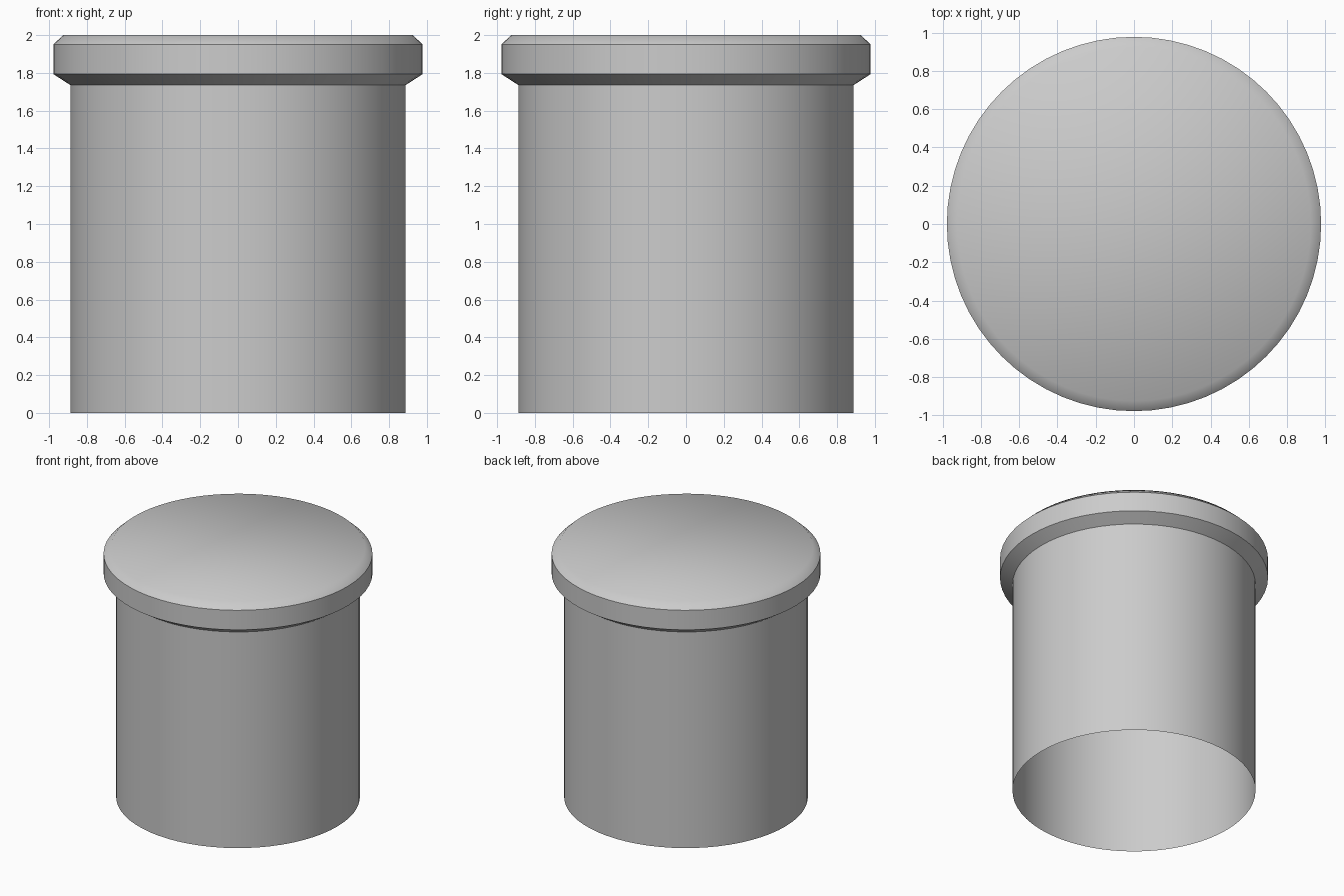
import bpy
import bmesh
import math

cube = bpy.data.objects.get("Cube")
if cube:
    bpy.data.objects.remove(cube, do_unlink=True)

SEGMENTS = 64

# One plain grey for the whole model
grey = bpy.data.materials.new("plain grey")
grey.use_nodes = True
colour = (0.6, 0.6, 0.6, 1)
grey.diffuse_color = colour
grey.node_tree.nodes["Principled BSDF"].inputs["Base Color"].default_value = colour

# Radius and height of each ring: open tube, flared collar, bevelled top
profile = [(0.887, 0), (0.887, 1.735), (0.978, 1.794), (0.978, 1.951), (0.925, 2)]

bm = bmesh.new()
rings = []
for radius, height in profile:
    ring = []
    for i in range(SEGMENTS):
        a = math.tau * i / SEGMENTS
        ring.append(bm.verts.new((radius * math.cos(a), radius * math.sin(a), height)))
    rings.append(ring)

# Walls between neighbouring rings
for low, high in zip(rings, rings[1:]):
    for i in range(SEGMENTS):
        j = (i + 1) % SEGMENTS
        bm.faces.new((low[i], low[j], high[j], high[i]))

# Flat top; the bottom stays open
bm.faces.new(rings[-1])

mesh = bpy.data.meshes.new("capped_tube")
bm.to_mesh(mesh)
bm.free()
mesh.materials.append(grey)
tube = bpy.data.objects.new("capped_tube", mesh)
bpy.context.collection.objects.link(tube)

# Smooth walls and top bevel, crisp collar edges
bpy.ops.object.select_all(action='DESELECT')
tube.select_set(True)
bpy.context.view_layer.objects.active = tube
bpy.ops.object.shade_smooth_by_angle(angle=math.radians(45))
